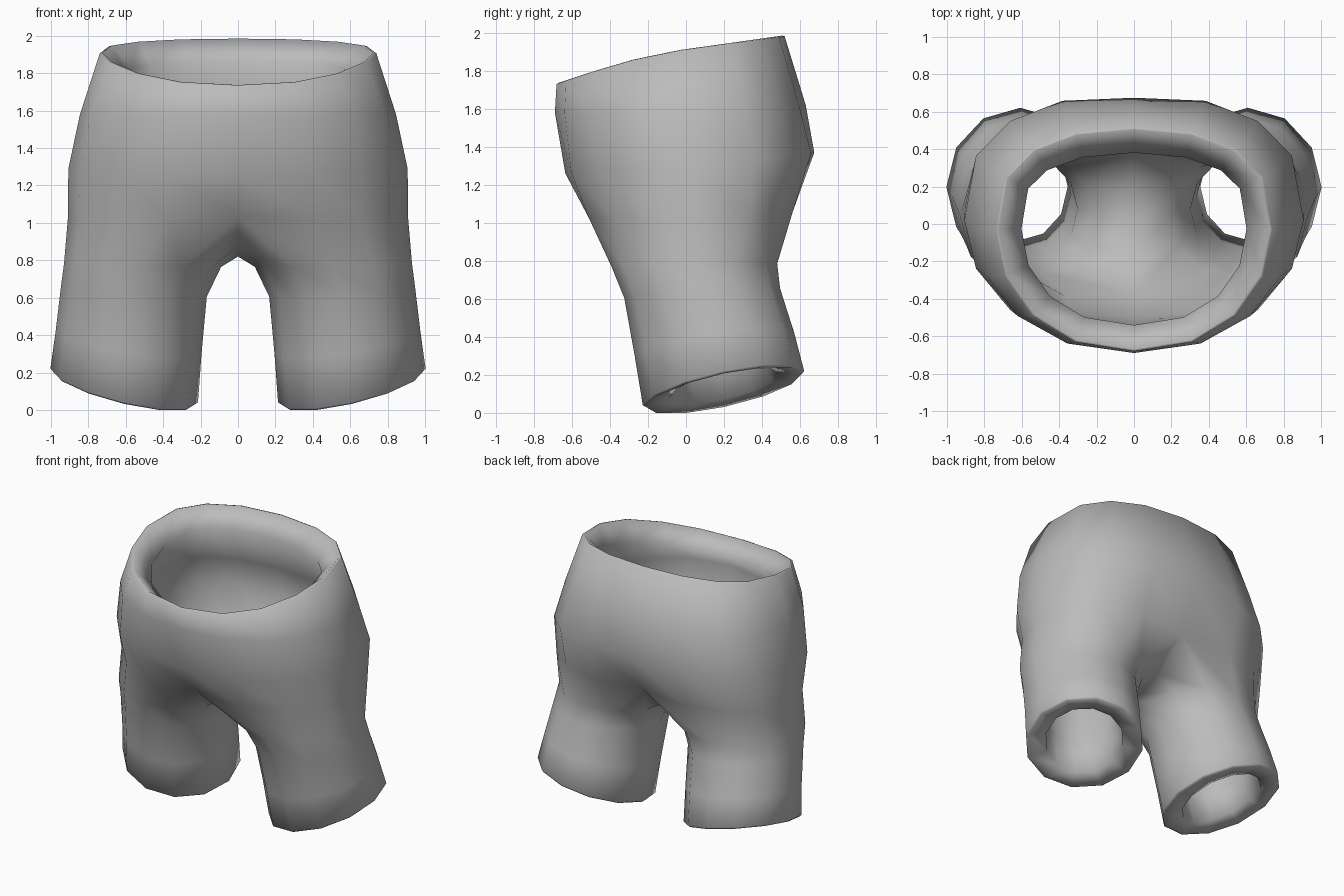
import bpy, bmesh
from math import sin, cos, pi, radians
from mathutils import Vector

cube = bpy.data.objects.get("Cube")
if cube:
    bpy.data.objects.remove(cube, do_unlink=True)

WALL = 0.14

cloth = bpy.data.materials.new("grey cloth")
cloth.use_nodes = True
GREY = (0.5, 0.5, 0.5, 1)
cloth.diffuse_color = GREY
cloth.node_tree.nodes["Principled BSDF"].inputs["Base Color"].default_value = GREY


def hip_row(front, back, mid, width, z_front, z_side, z_back, dent):
    """Half outline from the front centre round the side to a squarer back."""
    row = []
    for k in range(9):
        a = pi * k / 8
        c = cos(a)
        if c > 0:
            y = mid + c * (front - mid)
            z = z_side + c ** 1.3 * (z_front - z_side)
        else:
            y = mid + abs(c) ** 0.7 * (back - mid)
            z = z_side + abs(c) ** 0.7 * (z_back - z_side)
        if k in (0, 8):
            y += dent if k == 0 else -dent
        row.append(Vector((width * sin(a) ** 0.9 if 0 < k < 8 else 0, y, z)))
    return row


def leg_ring(cx, rx, cy, ry, z, tilt):
    """Twelve-sided ring, highest at the outer back."""
    ring = []
    for j in range(12):
        a = radians(30 * j - 120)
        ring.append(Vector((cx + rx * cos(a), cy + ry * sin(a),
                            z + tilt * (sin(a) + cos(a)))))
    return ring


# Waist down to the top of the legs
hips = [
    hip_row(-0.68, 0.515, -0.03, 0.735, 1.745, 1.92, 1.995, 0),
    hip_row(-0.69, 0.63, -0.02, 0.845, 1.58, 1.58, 1.62, 0),
    hip_row(-0.655, 0.695, 0.02, 0.907, 1.26, 1.29, 1.37, 0.02),
    hip_row(-0.56, 0.59, 0.06, 0.91, 1.03, 1.02, 1.06, 0.08),
]
# Crotch seam from back to front
seam = [Vector((0, 0.27, 0.86)), Vector((0, 0.02, 0.82)), Vector((0, -0.23, 0.87))]
legs = [
    hips[-1] + seam,
    leg_ring(0.51, 0.42, 0.045, 0.435, 0.775, 0.01),
    leg_ring(0.557, 0.39, 0.085, 0.41, 0.63, 0.025),
    leg_ring(0.585, 0.39, 0.15, 0.42, 0.36, 0.06),
    leg_ring(0.61, 0.395, 0.20, 0.425, 0.117, 0.09),
]

bm = bmesh.new()


def skin(rows, side, closed):
    grid = [[bm.verts.new((p.x * side, p.y, p.z)) for p in row] for row in rows]
    n = len(rows[0])
    for upper, lower in zip(grid, grid[1:]):
        for k in range(n if closed else n - 1):
            m = (k + 1) % n
            bm.faces.new((upper[k], lower[k], lower[m], upper[m])[::side])


for side in (1, -1):
    skin(hips, side, False)
    skin(legs, side, True)
bmesh.ops.remove_doubles(bm, verts=bm.verts, dist=0.0005)
bm.normal_update()

# Inner lining, set back from the hems, and the sloping lips joining it
outer_faces = list(bm.faces)
rim = [e for e in bm.edges if e.is_boundary]
inner = {}
for v in list(bm.verts):
    p = v.co - v.normal * WALL
    if v.is_boundary:
        p.z += -0.09 if v.co.z > 1 else 0.03
    inner[v] = bm.verts.new(p)
for f in outer_faces:
    bm.faces.new([inner[v] for v in reversed(f.verts)])
for e in rim:
    loop = e.link_loops[0]
    a, b = loop.vert, loop.link_loop_next.vert
    bm.faces.new((b, a, inner[a], inner[b]))

# Soften the outer hem edges
bmesh.ops.bevel(bm, geom=rim, offset=0.014, segments=1, affect='EDGES')
for f in bm.faces:
    f.smooth = True

mesh = bpy.data.meshes.new("shorts")
bm.to_mesh(mesh)
bm.free()
mesh.materials.append(cloth)
shorts = bpy.data.objects.new("shorts", mesh)
bpy.context.collection.objects.link(shorts)
